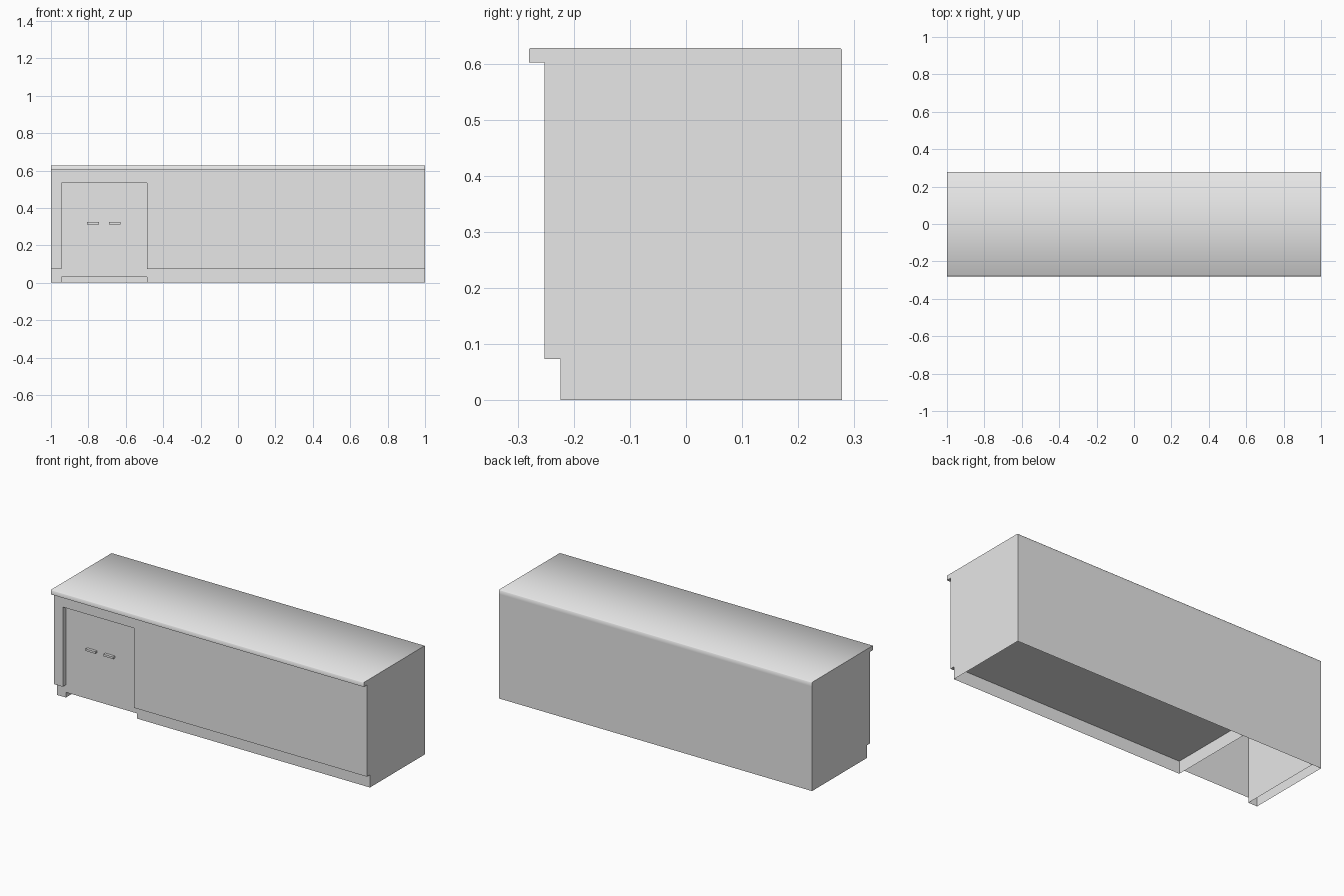
import bpy, bmesh

if "Cube" in bpy.data.objects:
    bpy.data.objects.remove(bpy.data.objects["Cube"])

grey = bpy.data.materials.new("light_grey")
grey.use_nodes = True
grey.diffuse_color = (0.8, 0.8, 0.8, 1)
grey.node_tree.nodes["Principled BSDF"].inputs["Base Color"].default_value = grey.diffuse_color

# Main dimensions
LEFT, RIGHT = -1.0, 1.0
BACK, FRONT, KICK, LIP = 0.278, -0.252, -0.224, -0.28
KICK_H, BODY_H, TOP_H = 0.073, 0.602, 0.628
NICHE_L, NICHE_R, NICHE_H, GAP = -0.943, -0.487, 0.533, 0.03


def make(name, faces):
    """Object from a list of polygons, sharing matching corners."""
    bm = bmesh.new()
    for pts in faces:
        bm.faces.new([bm.verts.new(p) for p in pts])
    bmesh.ops.remove_doubles(bm, verts=bm.verts, dist=0.0001)
    mesh = bpy.data.meshes.new(name)
    bm.to_mesh(mesh)
    bm.free()
    mesh.materials.append(grey)
    obj = bpy.data.objects.new(name, mesh)
    bpy.context.collection.objects.link(obj)
    return obj


def panel_y(x0, x1, z0, z1, y, face=-1):
    pts = [(x0, y, z0), (x1, y, z0), (x1, y, z1), (x0, y, z1)]
    return pts[::-face]


def panel_z(x0, x1, y0, y1, z):
    return [(x0, y1, z), (x1, y1, z), (x1, y0, z), (x0, y0, z)]


def panel_x(x, profile, face):
    return [(x, y, z) for y, z in profile][::face]


def side_profile(height):
    return [(KICK, 0), (BACK, 0), (BACK, height), (FRONT, height),
            (FRONT, KICK_H), (KICK, KICK_H)]


# Carcass: ends, back and the fronts either side of the niche
make("end_panels", [panel_x(RIGHT, side_profile(BODY_H), 1),
                    panel_x(LEFT, side_profile(BODY_H), -1)])
make("back_panel", [panel_y(LEFT, RIGHT, 0, BODY_H, BACK, 1)])
bays = [(LEFT, NICHE_L), (NICHE_R, RIGHT)]
make("front_panel", [panel_y(a, b, KICK_H, BODY_H, FRONT) for a, b in bays]
     + [panel_y(NICHE_L, NICHE_R, NICHE_H, BODY_H, FRONT)])
make("kick_board", [panel_y(a, b, 0, KICK_H, KICK) for a, b in bays])
make("cabinet_floor", [panel_z(a, b, FRONT, BACK, KICK_H) for a, b in bays])

# Niche open at the bottom, closed by a recessed door
make("niche_walls", [panel_x(NICHE_L, side_profile(NICHE_H), 1),
                     panel_x(NICHE_R, side_profile(NICHE_H), -1),
                     panel_z(NICHE_L, NICHE_R, FRONT, BACK, NICHE_H)])
make("niche_door", [panel_y(NICHE_L, NICHE_R, GAP, NICHE_H, KICK)])

# Pair of small handles
for side, x in (("right", -0.775), ("left", -0.66)):
    bpy.ops.mesh.primitive_cube_add(size=1, location=(x, KICK - 0.008, 0.318))
    handle = bpy.context.object
    handle.name = side + "_handle"
    handle.scale = (0.062, 0.016, 0.012)
    handle.data.materials.append(grey)

# Worktop: chamfered profile run along the length, softly shaded
C = 0.003
profile = [(LIP, BODY_H), (BACK, BODY_H), (BACK, TOP_H - C), (BACK - C, TOP_H),
           (LIP + C, TOP_H), (LIP, TOP_H - C)]
strips = [[(LEFT, *p), (RIGHT, *p), (RIGHT, *q), (LEFT, *q)]
          for p, q in zip(profile, profile[1:] + profile[:1])]
strips = [s[::-1] for s in strips]
worktop = make("worktop", strips + [panel_x(RIGHT, profile, 1), panel_x(LEFT, profile, -1)])
bm = bmesh.new()
bm.from_mesh(worktop.data)
bmesh.ops.recalc_face_normals(bm, faces=bm.faces)
bm.to_mesh(worktop.data)
bm.free()
bpy.ops.object.select_all(action="DESELECT")
worktop.select_set(True)
bpy.context.view_layer.objects.active = worktop
bpy.ops.object.shade_smooth_by_angle(angle=1.0)
